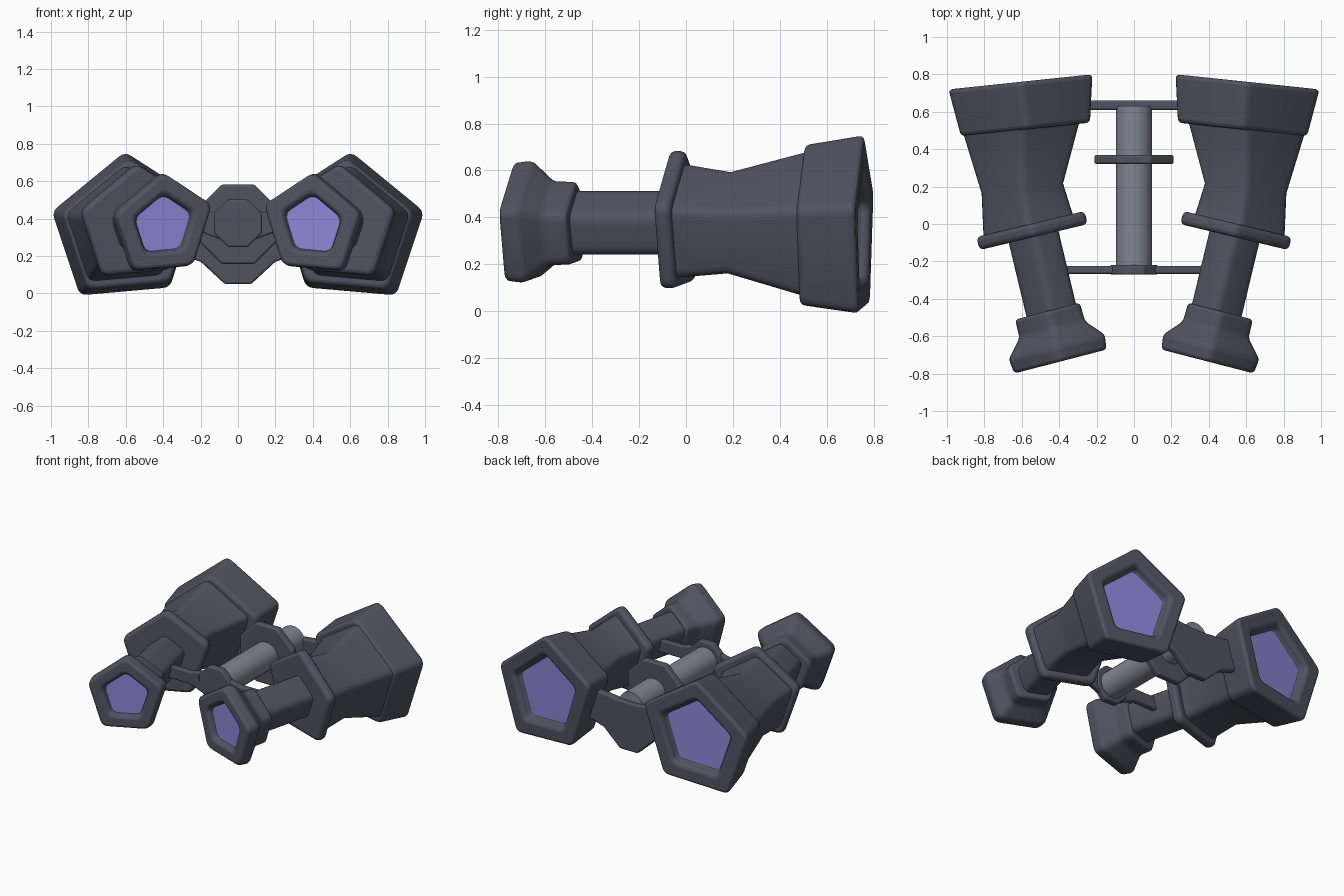
import bpy, bmesh, math
from mathutils import Vector, Matrix

cube = bpy.data.objects.get("Cube")
if cube:
    bpy.data.objects.remove(cube)


def material(name, rgb):
    m = bpy.data.materials.new(name)
    m.use_nodes = True
    m.diffuse_color = (*rgb, 1)
    bsdf = m.node_tree.nodes["Principled BSDF"]
    bsdf.inputs["Base Color"].default_value = (*rgb, 1)
    bsdf.inputs["Roughness"].default_value = 0.6
    return m


BODY = material("charcoal body", (0.08, 0.086, 0.12))
STEEL = material("grey steel", (0.21, 0.24, 0.295))
GLASS = material("violet glass", (0.26, 0.24, 0.68))

SLANT = math.tan(math.radians(5))   # outward droop of every section
CORNER = 0.04                       # rounding of the pentagon corners


def finish(name, bm, mat, bevel=0.0):
    bmesh.ops.recalc_face_normals(bm, faces=bm.faces)
    mesh = bpy.data.meshes.new(name)
    bm.to_mesh(mesh)
    bm.free()
    mesh.materials.append(mat)
    ob = bpy.data.objects.new(name, mesh)
    bpy.context.collection.objects.link(ob)
    if bevel:
        mod = ob.modifiers.new("rounding", 'BEVEL')
        mod.width = bevel
        mod.segments = 3
        mod.limit_method = 'ANGLE'
        mod.angle_limit = math.radians(30)
    bpy.ops.object.select_all(action='DESELECT')
    bpy.context.view_layer.objects.active = ob
    ob.select_set(True)
    bpy.ops.object.shade_smooth_by_angle(angle=math.radians(35))
    return ob


def pentagon(r):
    """Pentagon section in the x-z plane with softly rounded corners."""
    angles = [math.pi / 2 + i * math.tau / 5 for i in range(5)]
    tips = [Vector((r * math.cos(a), 0, r * math.sin(a))) for a in angles]
    points = []
    for i, tip in enumerate(tips):
        a = tip + (tips[i - 1] - tip).normalized() * CORNER
        b = tip + (tips[(i + 1) % 5] - tip).normalized() * CORNER
        for k in range(5):
            t = k / 4
            p = a * (1 - t) ** 2 + tip * (2 * t * (1 - t)) + b * t ** 2
            p.z -= SLANT * p.x
            points.append(p)
    return points


def loft(name, stations, mat, side, bevel=0.0):
    """Join pentagon sections; each station is x, y, z, yaw in degrees, radius."""
    bm = bmesh.new()
    rings = []
    for x, y, z, yaw, r in stations:
        turn = Matrix.Rotation(math.radians(-yaw), 3, 'Z')
        ring = []
        for point in pentagon(r):
            p = turn @ point + Vector((x, y, z))
            ring.append(bm.verts.new((side * p.x, p.y, p.z)))
        rings.append(ring)
    for a, b in zip(rings, rings[1:]):
        for i in range(len(a)):
            bm.faces.new((a[i - 1], a[i], b[i], b[i - 1]))
    bm.faces.new(rings[0])
    bm.faces.new(rings[-1])
    return finish(name, bm, mat, bevel)


def along(x, y, z, yaw, *pairs):
    """Stations on a straight axis from (distance, radius) pairs."""
    s, c = math.sin(math.radians(yaw)), math.cos(math.radians(yaw))
    return [(x + d * s, y + d * c, z, yaw, r) for d, r in pairs]


def plate(name, outline, y, depth, mat, bevel=0.0):
    """Extrude an x-z outline along y."""
    bm = bmesh.new()
    face = bm.faces.new([bm.verts.new((x, y - depth / 2, z)) for x, z in outline])
    out = bmesh.ops.extrude_face_region(bm, geom=[face])
    verts = [v for v in out["geom"] if isinstance(v, bmesh.types.BMVert)]
    bmesh.ops.translate(bm, verts=verts, vec=(0, depth, 0))
    return finish(name, bm, mat, bevel)


def polygon(sides, apothem, z):
    r = apothem / math.cos(math.pi / sides)
    angles = [(i + 0.5) * math.tau / sides for i in range(sides)]
    return [(r * math.cos(a), z + r * math.sin(a)) for a in angles]


def bridge(half):
    """Symmetric outline from its +x half, listed from top to bottom."""
    return half[::-1] + [(-x, z) for x, z in half]


# Barrels, one per side
for side, label in ((1, "left"), (-1, "right")):
    # objective housing with a recessed mouth
    loft(label + "_objective_housing",
         along(0.607, 0.76, 0.345, 6, (-0.256, 0.3), (-0.256, 0.374),
               (0, 0.416), (0, 0.285), (-0.06, 0.265)), BODY, side, 0.022)
    loft(label + "_objective_lens",
         along(0.607, 0.76, 0.345, 6, (-0.062, 0.262), (-0.055, 0.262)),
         GLASS, side)
    # waisted main barrel
    loft(label + "_barrel",
         [(0.565, -0.01, 0.37, 13, 0.268), (0.597, 0.19, 0.364, 7, 0.24),
          (0.602, 0.53, 0.352, 6, 0.342)], BODY, side)
    # collar, tube and eyecup along the eyepiece axis
    loft(label + "_collar",
         along(0.545, -0.035, 0.372, 13.5, (-0.036, 0.322), (0.036, 0.322)),
         BODY, side, 0.025)
    loft(label + "_eyepiece_tube",
         along(0.545, -0.035, 0.37, 13.5, (-0.5, 0.153), (0, 0.153)),
         BODY, side)
    loft(label + "_eyecup",
         along(0.393, -0.735, 0.365, 14.5, (0.05, 0.16), (0, 0.18),
               (0, 0.277), (0.08, 0.288), (0.175, 0.2), (0.278, 0.197),
               (0.278, 0.13)), BODY, side, 0.018)
    loft(label + "_eye_lens",
         along(0.393, -0.735, 0.365, 14.5, (0.037, 0.172), (0.044, 0.172)),
         GLASS, side)

# Central hinge: shaft, focus wheel and end cap
HINGE_Z = 0.37
plate("hinge_shaft", polygon(16, 0.095, HINGE_Z), 0.2, 0.86, STEEL)
plate("focus_wheel", polygon(8, 0.212, HINGE_Z), 0.345, 0.05, BODY, 0.012)
plate("hinge_end_cap", polygon(8, 0.127, HINGE_Z + 0.005), -0.245, 0.052,
      BODY, 0.01)

# Bridges tying the barrels to the hinge
plate("front_bridge",
      bridge([(0.07, 0.45), (0.2, 0.42), (0.46, 0.42),
              (0.46, 0.33), (0.2, 0.33), (0.07, 0.28)]),
      -0.245, 0.042, BODY, 0.01)
plate("rear_bridge",
      bridge([(0.07, 0.4), (0.2, 0.415), (0.36, 0.43),
              (0.36, 0.22), (0.2, 0.17), (0.07, 0.05)]),
      0.635, 0.052, BODY, 0.012)
